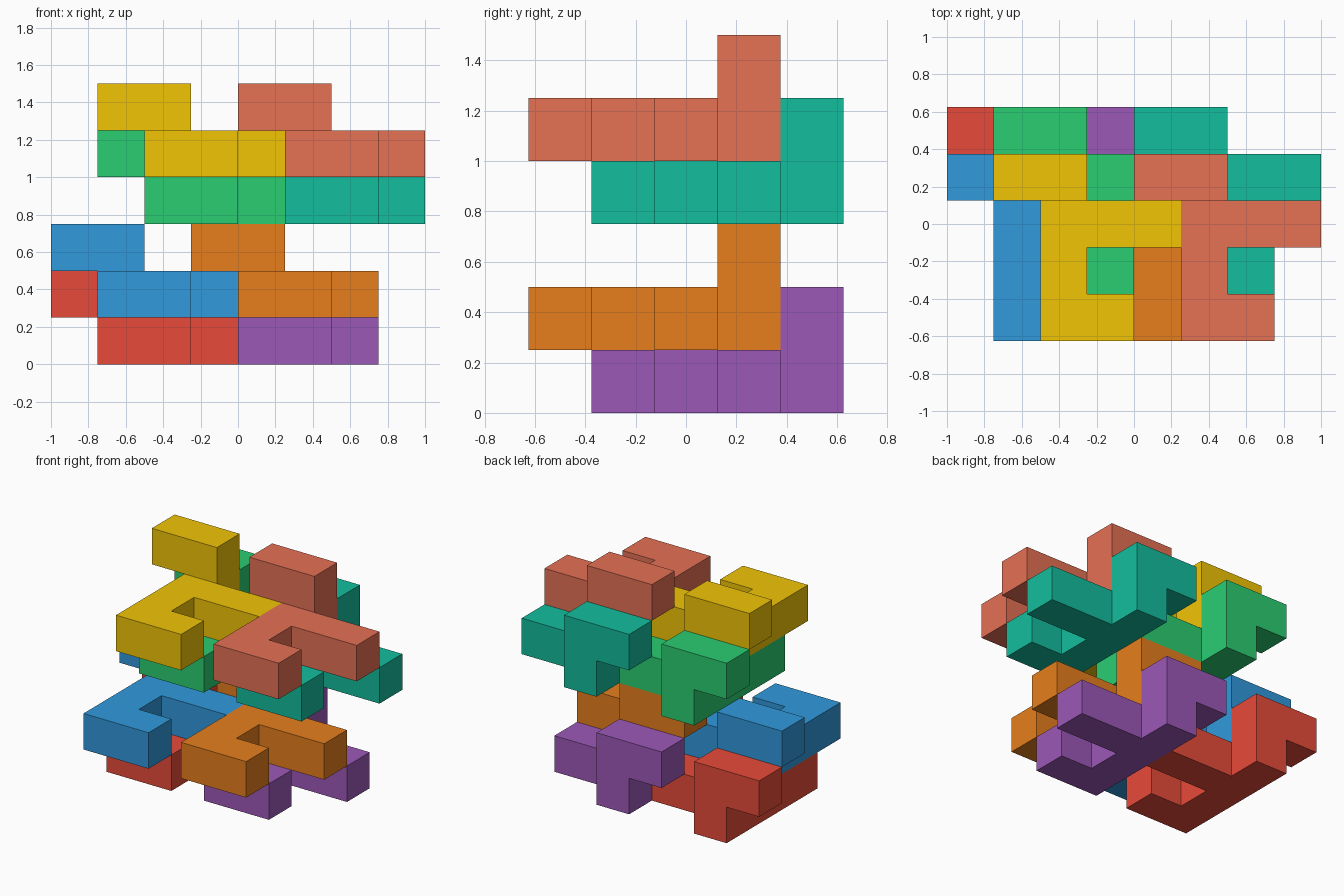
import bpy, bmesh
from mathutils import Vector

if "Cube" in bpy.data.objects:
    bpy.data.objects.remove(bpy.data.objects["Cube"])

U = 0.25  # edge of one cube cell

# Shared puzzle piece in cells: spine, two side arms, and a raised hook at the back
SPINE = [(0, y, 0) for y in range(4)]
ARMS = [(1, 0, 0), (1, 2, 0), (2, 2, 0)]
HOOK = [(0, 3, 1), (-1, 3, 1)]
CELLS = set(SPINE + ARMS + HOOK)


def linear(hex_color):
    """Hex paint colour to linear RGBA."""
    return tuple((int(hex_color[i:i + 2], 16) / 255) ** 2.2 for i in (0, 2, 4)) + (1,)


def add_piece(name, color, origin):
    """One solid piece made of the outer cell walls, with flat regions merged."""
    bm = bmesh.new()
    for cell in CELLS:
        for axis in range(3):
            for sign in (-1, 1):
                n = Vector((0, 0, 0))
                n[axis] = sign
                c = Vector(cell)
                if tuple(int(v) for v in c + n) in CELLS:
                    continue
                a, b = Vector((0, 0, 0)), Vector((0, 0, 0))
                a[(axis + 1) % 3] = 0.5
                b[(axis + 2) % 3] = 0.5 * sign
                mid = c + Vector((0.5, 0.5, 0.5)) + n * 0.5
                bm.faces.new([bm.verts.new((mid + p) * U)
                              for p in (-a - b, a - b, a + b, b - a)])
    bmesh.ops.remove_doubles(bm, verts=bm.verts, dist=1e-4)
    bmesh.ops.dissolve_limit(bm, angle_limit=0.01, verts=bm.verts, edges=bm.edges)
    bmesh.ops.recalc_face_normals(bm, faces=bm.faces)
    mesh = bpy.data.meshes.new(name)
    bm.to_mesh(mesh)
    bm.free()
    mat = bpy.data.materials.new(name + "_paint")
    mat.diffuse_color = linear(color)
    mat.use_nodes = True
    mat.node_tree.nodes["Principled BSDF"].inputs["Base Color"].default_value = mat.diffuse_color
    mesh.materials.append(mat)
    obj = bpy.data.objects.new(name, mesh)
    obj.location = origin
    bpy.context.collection.objects.link(obj)


# Two tiers; each has a lower pair, and an upper pair nested forward and up
COLORS = [("red", "E74C3C"), ("purple", "9B59B6"), ("blue", "3498DB"), ("orange", "E67E22"),
          ("green", "2ECC71"), ("teal", "1ABC9C"), ("yellow", "F1C40F"), ("salmon", "E57055")]
for i, (label, color) in enumerate(COLORS):
    tier, nested, right = i // 4, i // 2 % 2, i % 2
    origin = (-0.75 + 0.75 * right + U * tier,
              -0.375 - U * nested,
              U * nested + 0.75 * tier)
    add_piece(label + "_piece", color, origin)
